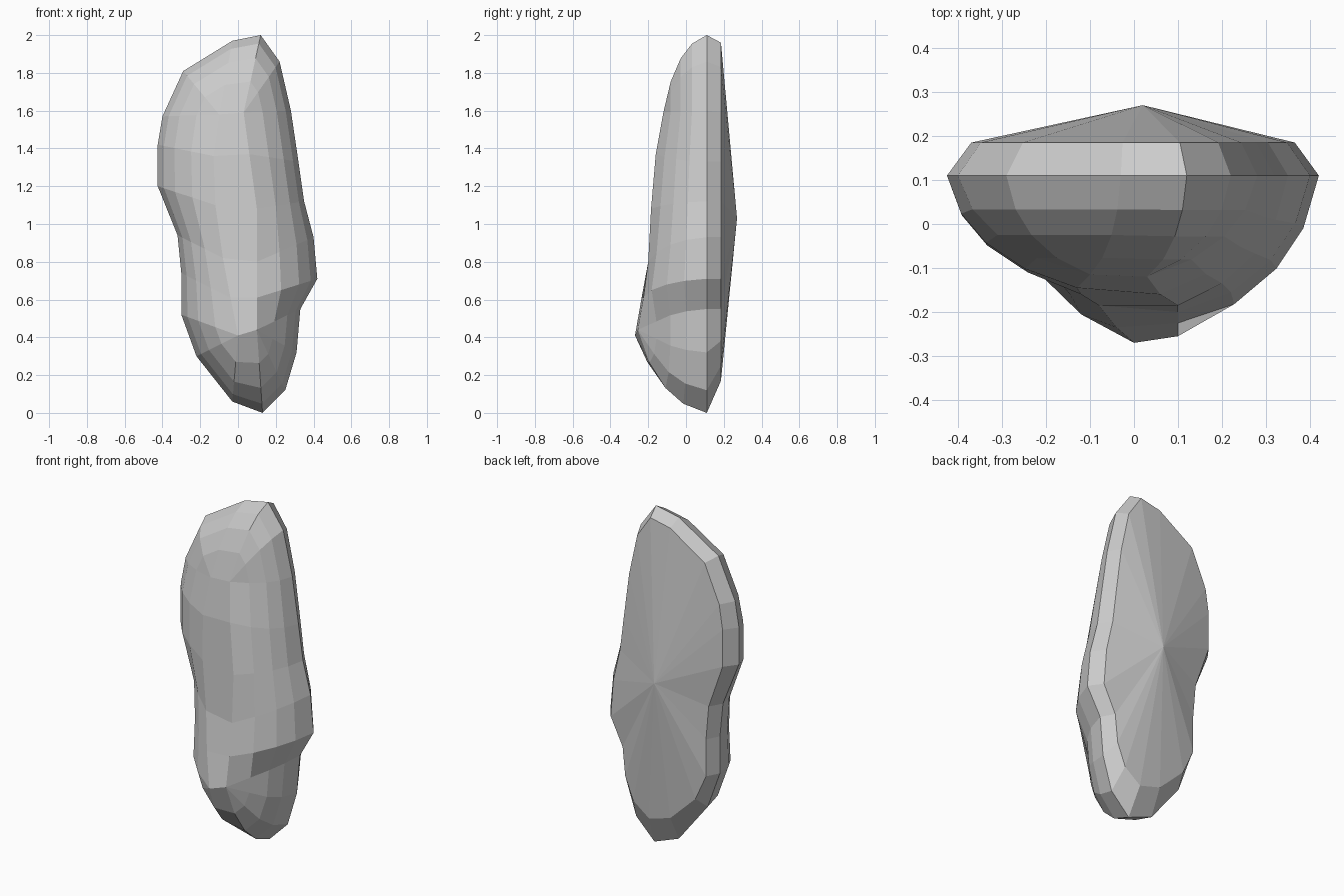
import bpy, bmesh
from mathutils import Vector

if "Cube" in bpy.data.objects:
    bpy.data.objects.remove(bpy.data.objects["Cube"])

# Widest outline, clockwise from the top: x, z, ridge index, fullness
OUTLINE = [
    (0.12, 2.00, 5, 1.0), (0.22, 1.86, 5, 1.0), (0.28, 1.60, 5, 1.0), (0.32, 1.33, 4, 1.0),
    (0.35, 1.12, 3, 1.0), (0.40, 0.93, 2, 1.03), (0.42, 0.71, 1, 1.05), (0.33, 0.55, 0, 0.88),
    (0.31, 0.32, 0, 0.88), (0.25, 0.12, 0, 0.92), (0.13, 0.00, 0, 1.0), (-0.03, 0.06, 0, 1.0),
    (-0.22, 0.30, 0, 1.0), (-0.30, 0.52, 0, 1.0), (-0.30, 0.74, 1, 0.95), (-0.32, 0.94, 2, 0.95),
    (-0.425, 1.20, 3, 0.98), (-0.425, 1.42, 4, 1.0), (-0.40, 1.57, 5, 1.0),
    (-0.29, 1.81, 5, 1.0), (-0.03, 1.97, 5, 1.0),
]
FIRST_LEFT = 11  # outline points from here on meet the left ridge
# Two front ridges, bottom to top
RIGHT = [(0.10, -0.255, 0.44), (0.10, -0.225, 0.61), (0.10, -0.20, 0.80),
         (0.10, -0.185, 1.08), (0.06, -0.16, 1.37), (0.03, -0.12, 1.59)]
LEFT = [(0.00, -0.27, 0.41), (-0.04, -0.235, 0.61), (-0.08, -0.185, 0.82),
        (-0.12, -0.16, 1.10), (-0.13, -0.145, 1.36), (-0.10, -0.115, 1.58)]
# How far in from the outline each ring lies, and how far forward it has come
RINGS = [(0.0, 0.0), (0.11, 0.34), (0.30, 0.60), (0.60, 0.83)]
Y_WIDE, Y_BACK = 0.11, 0.185

bm = bmesh.new()
n = len(OUTLINE)


def back_point(x, z):
    lift = 0.17 * max(0, 1 - z / 0.5) - 0.04 * max(0, (z - 1.5) / 0.5)
    return (x * 0.87, Y_BACK, z + lift)


def front_point(i, inset, depth):
    x, z, s, full = OUTLINE[i]
    c = Vector((LEFT if i >= FIRST_LEFT else RIGHT)[s])
    p = Vector((x, Y_WIDE, z)).lerp(c, inset)
    p.y = Y_WIDE + (c.y - Y_WIDE) * min(depth * full, 0.95)
    return p


# Back rim, then rings stepping forward to the ridges
rings = [[bm.verts.new(back_point(x, z)) for x, z, s, f in OUTLINE]]
for inset, depth in RINGS:
    rings.append([bm.verts.new(front_point(i, inset, depth)) for i in range(n)])
left = [bm.verts.new(p) for p in LEFT]
right = [bm.verts.new(p) for p in RIGHT]
rings.append([(left if i >= FIRST_LEFT else right)[o[2]] for i, o in enumerate(OUTLINE)])

for a, b in zip(rings, rings[1:]):
    for i in range(n):
        j = (i + 1) % n
        bm.faces.new(list(dict.fromkeys((a[i], a[j], b[j], b[i]))))

# Flat strip between the ridges
for k in range(len(LEFT) - 1):
    bm.faces.new((left[k], right[k], right[k + 1], left[k + 1]))

# Shallow cone closing the back
apex = bm.verts.new((0.02, 0.27, 1.03))
for i in range(n):
    bm.faces.new((rings[0][i], rings[0][(i + 1) % n], apex))

bmesh.ops.recalc_face_normals(bm, faces=bm.faces)
mesh = bpy.data.meshes.new("rock")
bm.to_mesh(mesh)
bm.free()
rock = bpy.data.objects.new("rock", mesh)
bpy.context.collection.objects.link(rock)
